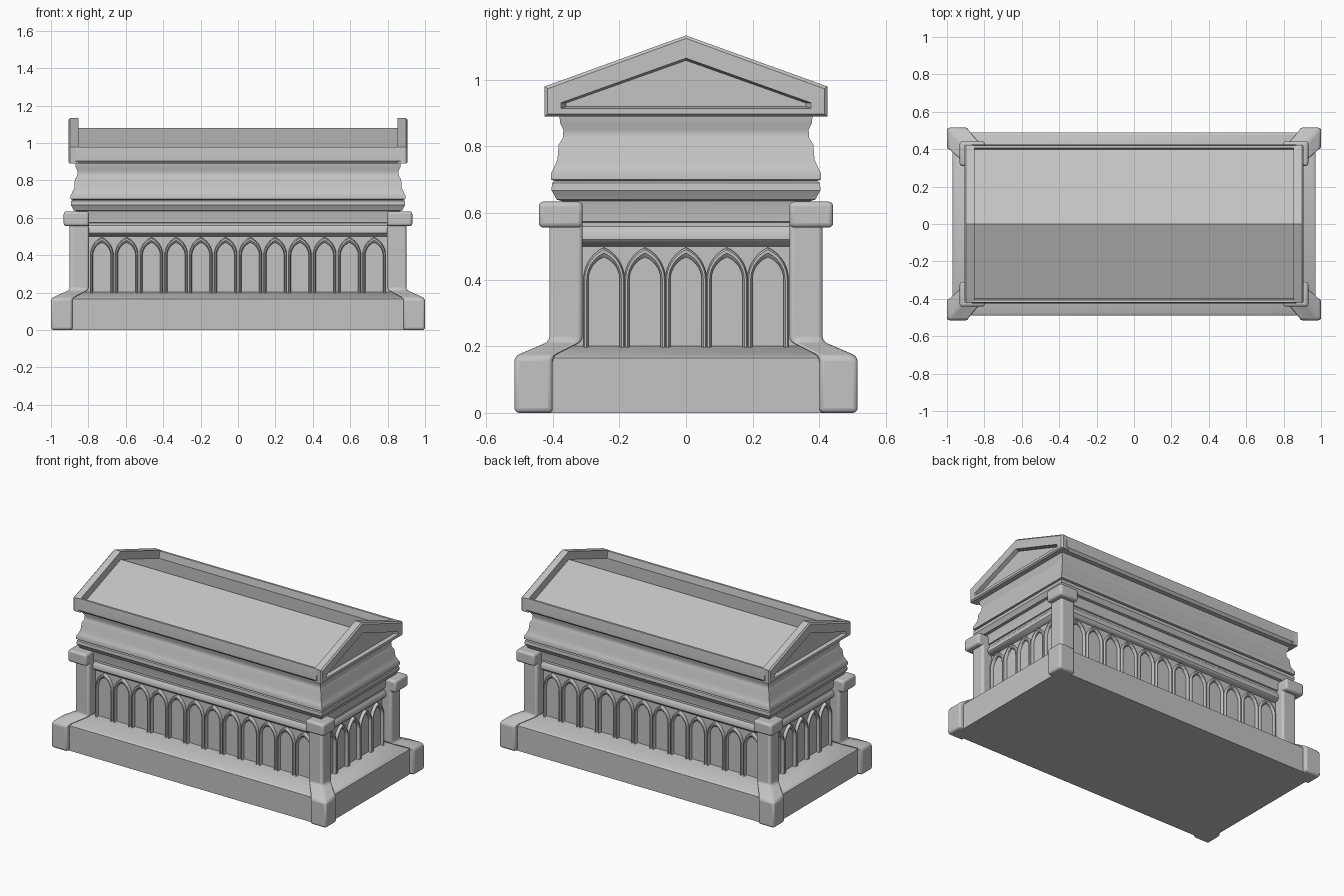
import bpy, bmesh, math
from mathutils import Matrix, Vector

cube = bpy.data.objects.get("Cube")
if cube:
    bpy.data.objects.remove(cube, do_unlink=True)

stone = bpy.data.materials.new("grey stone")
stone.use_nodes = True
GREY = (0.55, 0.55, 0.55, 1)
stone.diffuse_color = GREY
stone.node_tree.nodes["Principled BSDF"].inputs["Base Color"].default_value = GREY


def finish(name, bm, bevel=0.0, angle=35):
    """Turn a bmesh into a named, shaded stone object."""
    bmesh.ops.recalc_face_normals(bm, faces=bm.faces)
    mesh = bpy.data.meshes.new(name)
    bm.to_mesh(mesh)
    bm.free()
    mesh.materials.append(stone)
    ob = bpy.data.objects.new(name, mesh)
    bpy.context.collection.objects.link(ob)
    bpy.ops.object.select_all(action='DESELECT')
    ob.select_set(True)
    bpy.context.view_layer.objects.active = ob
    if bevel:
        mod = ob.modifiers.new("soft edges", 'BEVEL')
        mod.width, mod.segments = bevel, 3
        mod.limit_method, mod.angle_limit = 'ANGLE', math.radians(25)
    bpy.ops.object.shade_smooth_by_angle(angle=math.radians(angle))
    return ob


def loft(bm, rings, closed=True, caps=True):
    """Skin a list of point rings."""
    vs = [[bm.verts.new(p) for p in ring] for ring in rings]
    n = len(vs[0])
    for a, b in zip(vs, vs[1:]):
        for i in range(n if closed else n - 1):
            j = (i + 1) % n
            bm.faces.new((a[i], a[j], b[j], b[i]))
    if caps:
        bm.faces.new(vs[0])
        bm.faces.new(vs[-1])


def rect(x0, x1, y0, y1, z):
    return [(x0, y0, z), (x1, y0, z), (x1, y1, z), (x0, y1, z)]


def tiers(name, profile, extra=0.49, bevel=0.0):
    """Moulded block: profile of (half depth, height), longer in x by extra."""
    bm = bmesh.new()
    loft(bm, [rect(-d - extra, d + extra, -d, d, z) for d, z in profile])
    return finish(name, bm, bevel)


# Plinth and chest, from the ground up
tiers("plinth", [(0.49, 0), (0.49, 0.165), (0.475, 0.175), (0.34, 0.203)], 0.48)
tiers("chest_wall", [(0.342, 0.19), (0.342, 0.53)])
tiers("chest_moulding", [(0.342, 0.50), (0.362, 0.508), (0.372, 0.52), (0.372, 0.535),
                         (0.366, 0.55), (0.358, 0.56), (0.358, 0.572), (0.365, 0.575),
                         (0.368, 0.62), (0.376, 0.648)])

# Lid mouldings
tiers("lid_lower_band", [(0.37, 0.635), (0.388, 0.64), (0.396, 0.655), (0.404, 0.668),
                         (0.402, 0.69), (0.388, 0.7)])
tiers("lid_body", [(0.39, 0.695), (0.405, 0.7), (0.405, 0.72), (0.398, 0.733),
                   (0.386, 0.76), (0.382, 0.805), (0.37, 0.825), (0.368, 0.85),
                   (0.378, 0.87), (0.38, 0.895)])

# Corner pillars, mirrored to all four corners
for sx, side in ((1, "left"), (-1, "right")):
    for sy, end in ((-1, "front"), (1, "back")):
        flip = Matrix.Diagonal((sx, sy, 1, 1))
        for part, rings, bevel in (
            ("pillar", [rect(0.885, 1, 0.4, 0.515, 0), rect(0.885, 1, 0.4, 0.515, 0.17),
                        rect(0.797, 0.9, 0.31, 0.41, 0.215),
                        rect(0.797, 0.9, 0.31, 0.41, 0.6)], 0.014),
            ("pillar_cap", [rect(0.797, 0.932, 0.31, 0.442, 0.556),
                            rect(0.797, 0.932, 0.31, 0.442, 0.634)], 0.014),
        ):
            bm = bmesh.new()
            loft(bm, rings)
            bm.transform(flip)
            finish(f"{end}_{side}_{part}", bm, bevel)


def pointed_arch(w, apex, spring, base, steps=7):
    """Outline of a pointed arch as (x, z), foot to foot."""
    h = apex - spring
    r = (w * w + h * h) / (2 * w)
    top = math.asin(h / r)
    half = [(w, base)] + [(w - r + r * math.cos(top * i / steps),
                           spring + r * math.sin(top * i / steps)) for i in range(steps + 1)]
    return half + [(-x, z) for x, z in half[-2::-1]]


# Arcades: moulded pointed arches along each wall
def arcade(name, count, length, wall, turn):
    bm = bmesh.new()
    pitch = length / count
    layers = [(0.062, 0.497, 0.0), (0.062, 0.497, 0.01), (0.058, 0.49, 0.02),
              (0.052, 0.48, 0.02), (0.047, 0.468, 0.011), (0.047, 0.468, 0.0)]
    for i in range(count):
        cx = (i + 0.5) * pitch - length / 2
        loft(bm, [[(cx + x, -wall - out, z) for x, z in pointed_arch(w, apex, 0.4, 0.197)]
                  for w, apex, out in layers], closed=False, caps=False)
    # Recalculated normals need closed strips, so join back edges to the wall
    bmesh.ops.holes_fill(bm, edges=[], sides=0)
    bm.transform(Matrix.Rotation(turn, 4, 'Z'))
    finish(name, bm, angle=40)


for k, (name, count, length, wall) in enumerate((
        ("front_arcade", 12, 1.588, 0.341), ("left_arcade", 5, 0.615, 0.831),
        ("back_arcade", 12, 1.588, 0.341), ("right_arcade", 5, 0.615, 0.831))):
    arcade(name, count, length, wall, k * math.pi / 2)


# Roof: sunken pitched panel held between eaves and gables
def along_x(name, outline, x0, x1, bevel=0.0):
    bm = bmesh.new()
    loft(bm, [[(x, y, z) for y, z in outline] for x in (x0, x1)])
    return finish(name, bm, bevel)


along_x("roof", [(-0.41, 0.89), (0.41, 0.89), (0.41, 0.931), (0, 1.08), (-0.41, 0.931)],
        -0.87, 0.87)
for s, end in ((-1, "front"), (1, "back")):
    along_x(end + "_eave", [(s * y, z) for y, z in (
        (0.39, 0.89), (0.41, 0.89), (0.424, 0.905), (0.424, 0.93), (0.42, 0.98),
        (0.406, 0.98), (0.396, 0.93))], -0.87, 0.87)


# Gables with a sunken triangular field
def pent(x, w, low, shoulder, peak):
    return [(x, -w, low), (x, w, low), (x, w, shoulder), (x, 0, peak), (x, -w, shoulder)]


for s, side in ((1, "left"), (-1, "right")):
    bm = bmesh.new()
    loft(bm, [pent(s * 0.853, 0.42, 0.89, 0.98, 1.133),
              pent(s * 0.898, 0.424, 0.89, 0.98, 1.133),
              pent(s * 0.907, 0.415, 0.897, 0.973, 1.124),
              pent(s * 0.907, 0.375, 0.914, 0.931, 1.065),
              pent(s * 0.882, 0.36, 0.919, 0.93, 1.058)])
    finish(side + "_gable", bm, angle=30)
